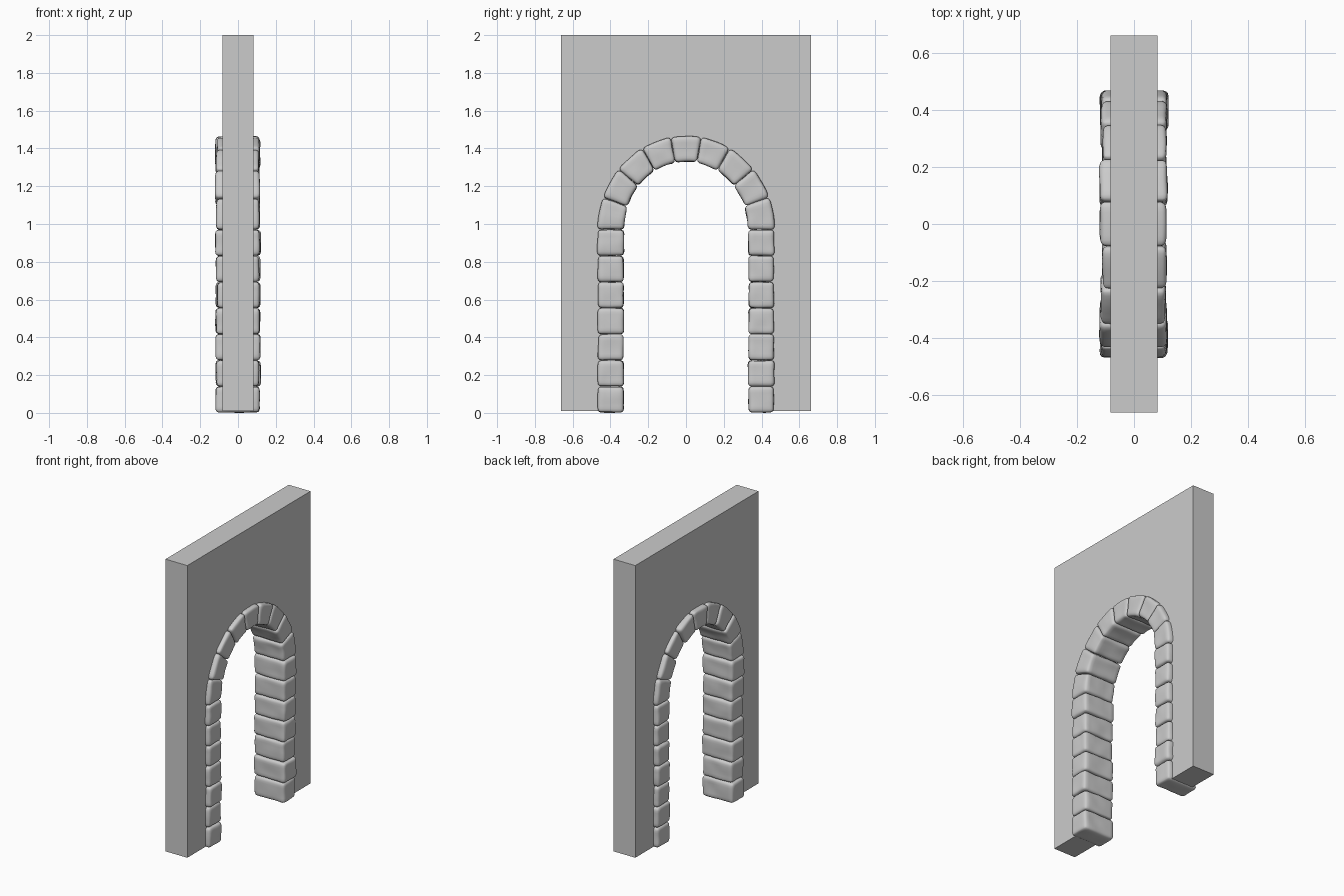
import bpy, bmesh, math, random
from mathutils import Vector, noise

random.seed(4)
if "Cube" in bpy.data.objects:
    bpy.data.objects.remove(bpy.data.objects["Cube"])

INNER, OUTER = 0.33, 0.467     # half widths of the stone ring
SPRING, RISE = 0.97, 0.03      # springing height and extra arch rise
BASE = 0.01
ROUND = 0.02                   # stone corner radius


def material(name, rgb):
    mat = bpy.data.materials.new(name)
    mat.use_nodes = True
    mat.diffuse_color = (*rgb, 1)
    mat.node_tree.nodes["Principled BSDF"].inputs["Base Color"].default_value = (*rgb, 1)
    return mat


grey = material("grey stone", (0.6, 0.6, 0.6))


def make_object(name, bm):
    bmesh.ops.recalc_face_normals(bm, faces=bm.faces)
    mesh = bpy.data.meshes.new(name)
    bm.to_mesh(mesh)
    bm.free()
    mesh.materials.append(grey)
    obj = bpy.data.objects.new(name, mesh)
    bpy.context.collection.objects.link(obj)
    return obj


def arch_point(radius, angle):
    return radius * math.cos(angle), SPRING + (radius + RISE) * math.sin(angle)


# Wall slab with an arched opening hidden behind the stones
mid = (INNER + OUTER) / 2
outline = [(0.663, BASE), (0.663, 2), (-0.663, 2), (-0.663, BASE), (-mid, BASE)]
outline += [arch_point(mid, math.pi * (1 - i / 36)) for i in range(37)]
outline.append((mid, BASE))
bm = bmesh.new()
face = bm.faces.new([bm.verts.new((-0.082, y, z)) for y, z in outline])
side = bmesh.ops.extrude_face_region(bm, geom=[face])["geom"]
bmesh.ops.translate(bm, vec=(0.164, 0, 0),
                    verts=[v for v in side if isinstance(v, bmesh.types.BMVert)])
make_object("wall", bm)


def stone(name, length, place):
    """Rounded, slightly uneven block; place maps (radius, along) to (y, z)."""
    half = Vector((random.uniform(0.112, 0.119),
                   (OUTER - INNER) / 2 + random.uniform(-0.002, 0.002), length / 2))
    core = half - Vector((ROUND, ROUND, ROUND))
    shift = random.uniform(-0.003, 0.003)
    seed = Vector([random.uniform(0, 50) for _ in range(3)])
    bm = bmesh.new()
    bmesh.ops.create_cube(bm, size=2)
    bmesh.ops.subdivide_edges(bm, edges=bm.edges[:], cuts=11, use_grid_fill=True)
    for v in bm.verts:
        # crowd the grid toward the edges, then round the corners
        p = Vector([math.sin(c * math.pi / 2) * h for c, h in zip(v.co, half)])
        inside = Vector([max(-c, min(c, q)) for q, c in zip(p, core)])
        out = (p - inside).normalized()
        bump = 0.004 * noise.noise(p * 14 + seed)
        p = inside + out * (ROUND + bump)
        y, z = place((INNER + OUTER) / 2 + p.y, p.z)
        v.co = (p.x + shift, y, max(z, 0))
    obj = make_object(name, bm)
    obj.data.shade_smooth()


# Straight jambs, seven blocks on each side
COUNT = 7
height = (SPRING - 0.002) / COUNT
for label, sign in (("left", 1), ("right", -1)):
    for i in range(COUNT):
        mid_z = 0.002 + height * (i + 0.5)
        stone(f"{label}_jamb_stone_{i + 1}", height - 0.001,
              lambda r, t, s=sign, m=mid_z: (s * r, m + t))

# Nine wedge blocks around the arch, the middle one being the keystone
WEDGES = 9
step = math.pi / WEDGES
for i in range(WEDGES):
    name = "keystone" if i == WEDGES // 2 else f"arch_stone_{i + 1}"
    centre = step * (i + 0.5)
    arc = step * mid


    def wedge(r, t, a=centre, k=step / arc):
        # straight-sided wedge: cut the chord flat inside the sector
        offset = t * k
        flat = math.cos(step / 3) / math.cos(offset)
        return arch_point(r * (0.35 * flat + 0.65), a + offset)

    stone(name, arc - 0.001, wedge)
